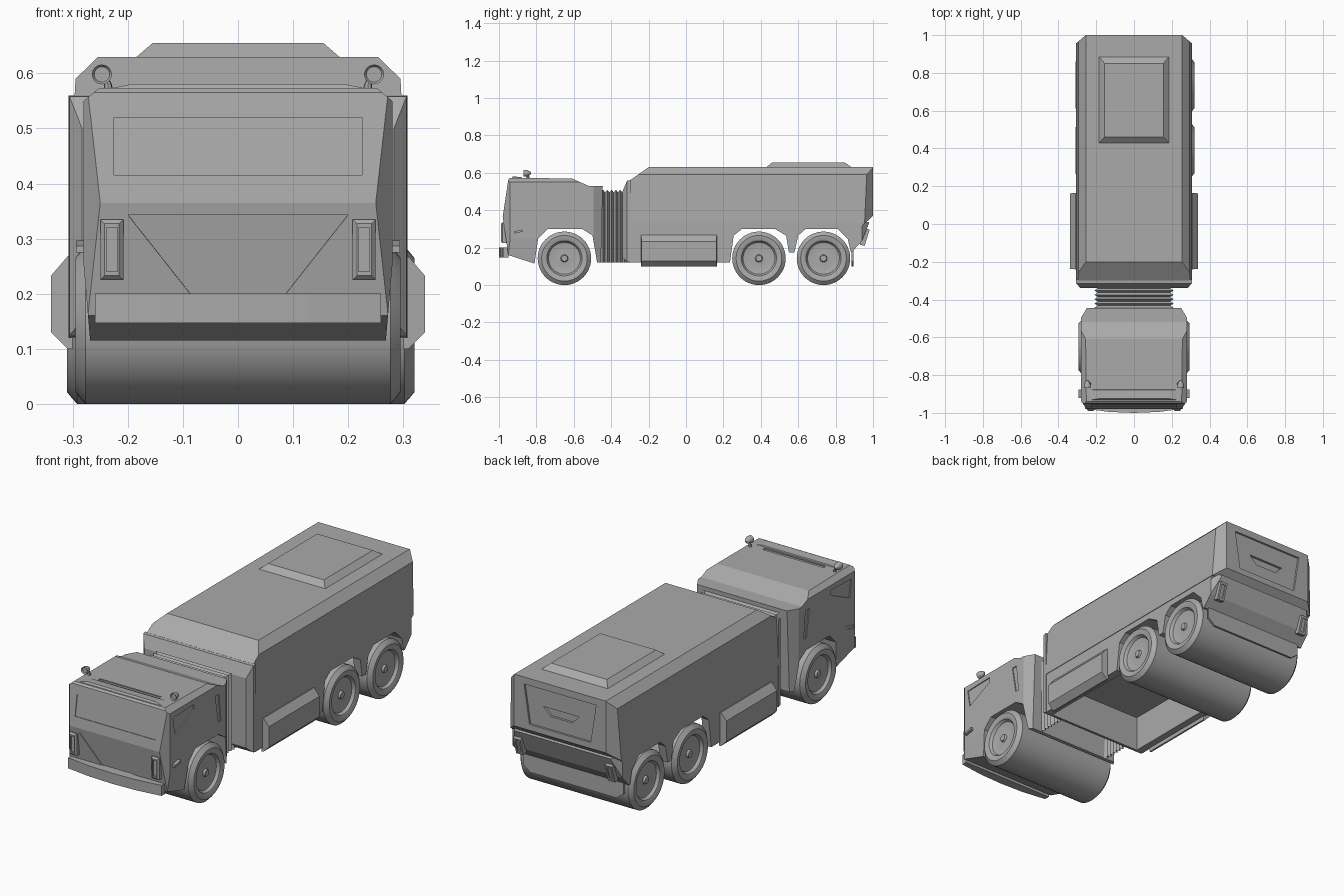
import bpy, bmesh, math
from mathutils import Vector

cube = bpy.data.objects.get("Cube")
if cube:
    bpy.data.objects.remove(cube, do_unlink=True)

grey = bpy.data.materials.new("plain grey")
grey.use_nodes = True
grey.diffuse_color = (0.4, 0.4, 0.4, 1)
grey.node_tree.nodes["Principled BSDF"].inputs["Base Color"].default_value = (0.4, 0.4, 0.4, 1)


def build(name, verts, faces):
    bm = bmesh.new()
    vs = [bm.verts.new(v) for v in verts]
    for f in faces:
        bm.faces.new([vs[i] for i in f])
    bmesh.ops.recalc_face_normals(bm, faces=bm.faces)
    me = bpy.data.meshes.new(name)
    bm.to_mesh(me)
    bm.free()
    me.materials.append(grey)
    ob = bpy.data.objects.new(name, me)
    bpy.context.collection.objects.link(ob)
    return ob


def loft(name, rings):
    """Closed solid through equal-length rings."""
    n = len(rings[0])
    faces = [list(range(n)), [i + n * (len(rings) - 1) for i in range(n)]]
    for r in range(len(rings) - 1):
        for i in range(n):
            j = (i + 1) % n
            faces.append([r * n + i, r * n + j, r * n + n + j, r * n + n + i])
    return build(name, [v for ring in rings for v in ring], faces)


def slab(name, pts, move):
    return loft(name, [pts, [Vector(p) + Vector(move) for p in pts]])


def side_prism(name, profile, x0, x1):
    return slab(name, [(x0, y, z) for y, z in profile], (x1 - x0, 0, 0))


def box(name, x0, x1, y0, y1, z0, z1):
    return side_prism(name, [(y0, z0), (y1, z0), (y1, z1), (y0, z1)], x0, x1)


def chamfer(ob, point, normal, mirror=True):
    """Slice away what lies beyond a plane, on both sides if mirrored."""
    bm = bmesh.new()
    bm.from_mesh(ob.data)
    for s in ((1, -1) if mirror else (1,)):
        cut = bmesh.ops.bisect_plane(
            bm, geom=bm.verts[:] + bm.edges[:] + bm.faces[:], dist=1e-5, clear_outer=True,
            plane_co=(point[0] * s, point[1], point[2]), plane_no=(normal[0] * s, normal[1], normal[2]))
        edges = [e for e in cut["geom_cut"] if isinstance(e, bmesh.types.BMEdge)]
        bmesh.ops.holes_fill(bm, edges=edges, sides=0)
    bmesh.ops.recalc_face_normals(bm, faces=bm.faces)
    bm.to_mesh(ob.data)
    bm.free()


def carve(ob, pts, depth):
    """Recess a polygon lying on the surface; depth is the inward vector."""
    d = Vector(depth)
    cutter = slab("cutter", [Vector(p) - d * 4 for p in pts], d * 5)
    mod = ob.modifiers.new("recess", "BOOLEAN")
    mod.operation, mod.object, mod.solver = "DIFFERENCE", cutter, "EXACT"
    bpy.context.view_layer.update()
    dg = bpy.context.evaluated_depsgraph_get()
    me = bpy.data.meshes.new_from_object(ob.evaluated_get(dg))
    ob.modifiers.clear()
    ob.data = me
    bpy.data.objects.remove(cutter, do_unlink=True)


def smooth(ob):
    bpy.ops.object.select_all(action="DESELECT")
    ob.select_set(True)
    bpy.context.view_layer.objects.active = ob
    bpy.ops.object.shade_smooth_by_angle(angle=math.radians(30))


# Cab shell with wheel arch
cab = side_prism("cab", [
    (-.95, .565), (-.98, .365), (-.95, .16), (-.81, .115), (-.79, .25), (-.74, .3), (-.555, .3),
    (-.5, .265), (-.475, .12), (-.455, .12), (-.445, .53), (-.52, .53), (-.61, .57), (-.94, .573)], -.28, .28)
chamfer(cab, (.25, -.445, .3), (.05, .03, 0))
chamfer(cab, (.28, -.94, .3), (.04, -.03, 0))
chamfer(cab, (.28, -.7, .55), (.025, 0, .03))
chamfer(cab, (.28, -.7, .25), (.14, 0, -.012))


def front_y(z):
    return -.98 + abs(z - .365) * (.15 if z > .365 else .146)


def on_front(pts):
    return [(x, front_y(z), z) for x, z in pts]


# Windscreen, grille, side windows and roof slot
carve(cab, on_front([(-.225, .415), (.225, .415), (.225, .52), (-.225, .52)]), (0, .004, -.0006))
carve(cab, on_front([(-.2, .343), (.2, .343), (.087, .2), (-.087, .2)]), (0, .004, .0006))
carve(cab, [(-.17, -.868, .573), (.17, -.868, .573), (.17, -.85, .573), (-.17, -.85, .573)], (0, 0, -.006))
for s in (-1, 1):
    for pane in ([(-.915, .52), (-.75, .525), (-.75, .5), (-.9, .43)],
                 [(-.58, .5), (-.55, .5), (-.535, .36), (-.555, .36)]):
        carve(cab, [(s * .28, y, z) for y, z in pane], (-s * .005, 0, 0))

loft("roof_crown", [[(-.25, -.935, .569), (.25, -.935, .569), (.25, -.875, .569), (-.25, -.875, .569)],
                    [(-.19, -.925, .581), (.19, -.925, .581), (.19, -.88, .577), (-.19, -.88, .577)]])

# Front bumper, curved in plan
plan = [(-.26, -.95), (-.26, -.978), (-.13, -.995), (0, -1), (.13, -.995), (.26, -.978), (.26, -.95)]
slab("front_bumper", [(x, y, .147) for x, y in plan], (0, 0, .053))

# Main tank body
tank = side_prism("tank_body", [(-.3, .33), (-.3, .56), (-.2, .63), (1, .63), (1, .37), (.957, .33)], -.308, .308)
chamfer(tank, (.308, 0, .335), (.255, 0, .013))
chamfer(tank, (.295, 0, .59), (.04, 0, .041))
chamfer(tank, (.256, 1, .5), (.045, .052, 0))
carve(tank, [(-.2, 1, .595), (.2, 1, .595), (.17, 1, .4), (-.17, 1, .4)], (0, -.01, 0))
carve(tank, [(-.1, .99, .505), (.1, .99, .505), (.06, .99, .465), (-.06, .99, .465)], (0, -.012, 0))
box("floor", -.3, .3, -.3, .9, .3, .335)

# Front flange of the body
loft("body_front_flange", [
    [(-w, y, b), (w, y, b), (w, y, t), (-w, y, t)]
    for y, w, b, t in ((-.34, .283, .15, .5), (-.315, .306, .125, .558), (-.295, .308, .12, .56))])

# Side skirts with two wheel arches
skirt = [(-.3, .335), (-.3, .12), (.235, .12), (.255, .265), (.3, .3), (.475, .3), (.535, .265), (.55, .175),
         (.58, .175), (.6, .265), (.64, .3), (.81, .3), (.865, .245), (.88, .24), (.957, .335)]
for s, side in ((-1, "right"), (1, "left")):
    side_prism(side + "_skirt", skirt, s * .265, s * .305)
    # Bevelled side locker
    loft(side + "_locker", [[(s * x, y0, z0), (s * x, y1, z0), (s * x, y1, z1), (s * x, y0, z1)]
                            for x, y0, y1, z0, z1 in ((.3, -.24, .165, .1, .268), (.309, -.24, .165, .1, .268),
                                                      (.339, -.238, .162, .13, .233))])
    # Headlight with sunken lens
    xs = [s * .208, s * .25]
    lamp = loft(side + "_headlight", [
        [(xs[0] + s * i, y, .225 + i), (xs[1] - s * i, y, .225 + i),
         (xs[1] - s * i, y, .335 - i), (xs[0] + s * i, y, .335 - i)]
        for y, i in ((-.955, 0), (-.982, 0), (-.99, .008))])
    carve(lamp, [(s * .219, -.99, .24), (s * .239, -.99, .24), (s * .239, -.99, .32), (s * .219, -.99, .32)],
          (0, .008, 0))
    # Door handle
    side_prism(side + "_door_handle", [(-.92, .275), (-.875, .285), (-.875, .297), (-.92, .287)], s * .27, s * .294)
    # Tail light
    tail = side_prism(side + "_tail_light", [(.93, .215), (.955, .21), (.982, .297), (.95, .305)], s * .235, s * .275)
    carve(tail, [(s * .245, .9584, .221), (s * .265, .9584, .221), (s * .265, .9786, .286), (s * .245, .9786, .286)],
          (0, -.006, .0018))
    # Roof beacon: tapered stalk, ball and dish
    stalk = [[(s * cx + r * math.cos(a * math.pi / 4), -.845 + r * math.sin(a * math.pi / 4), z) for a in range(8)]
             for cx, z, r in ((.235, .565, .009), (.236, .58, .007), (.242, .598, .004))]
    loft(side + "_beacon_stalk", stalk)
    head = [[(s * .247 + r * math.cos(a * math.pi / 8), y, .598 + r * math.sin(a * math.pi / 8)) for a in range(16)]
            for y, r in ((-.862, .014), (-.868, .018), (-.852, .018), (-.835, .01), (-.828, .004))]
    smooth(loft(side + "_beacon_head", head))

# Rear lower panel and mud flap
rear = side_prism("rear_lower_panel", [(.957, .34), (.98, .335), (.94, .235), (.89, .18), (.88, .18), (.865, .245),
                                       (.81, .3), (.81, .335)], -.305, .305)
chamfer(rear, (.265, .98, .3), (.045, .045, 0))
loft("rear_flap", [[(-w, .885, z), (w, .885, z), (w, .895, z), (-w, .895, z)] for z, w in ((.1, .24), (.13, .28), (.24, .28))])

# Roof hatch
loft("roof_hatch", [[(-w, y0, z), (w, y0, z), (w, y1, z), (-w, y1, z)]
                    for z, w, y0, y1 in ((.62, .186, .425, .888), (.63, .184, .43, .885), (.655, .155, .46, .85))])

# Open-bottomed bellows joining cab and body
rings, ribs = [], 15
for i in range(ribs):
    w, t = ((.192, .495), (.21, .51))[i % 2]
    y = -.455 + .16 * i / (ribs - 1)
    rings += [(-w, y, .12), (-w, y, t), (w, y, t), (w, y, .12)]
build("bellows", rings, [[4 * i + j, 4 * i + j + 1, 4 * i + j + 5, 4 * i + j + 4]
                         for i in range(ribs - 1) for j in range(3)])

# Full-width rollers with rim and hub on each end
end = [(.012, .004), (.012, .016), (.022, .02), (.026, .055), (.02, .085), (.006, .094), (.002, .104), (0, .122),
       (.008, .132), (.018, .143)]


def roller(name, y, x_mid, half):
    prof = [(x_mid - half + d, r) for d, r in end] + [(x_mid + half - d, r) for d, r in reversed(end)]
    n = 48
    smooth(loft(name, [[(x, y + r * math.cos(a * math.tau / n), .143 + r * math.sin(a * math.tau / n))
                        for a in range(n)] for x, r in prof]))


roller("front_roller", -.65, 0, .295)
roller("middle_roller", .39, .005, .315)
roller("back_roller", .735, .005, .315)
